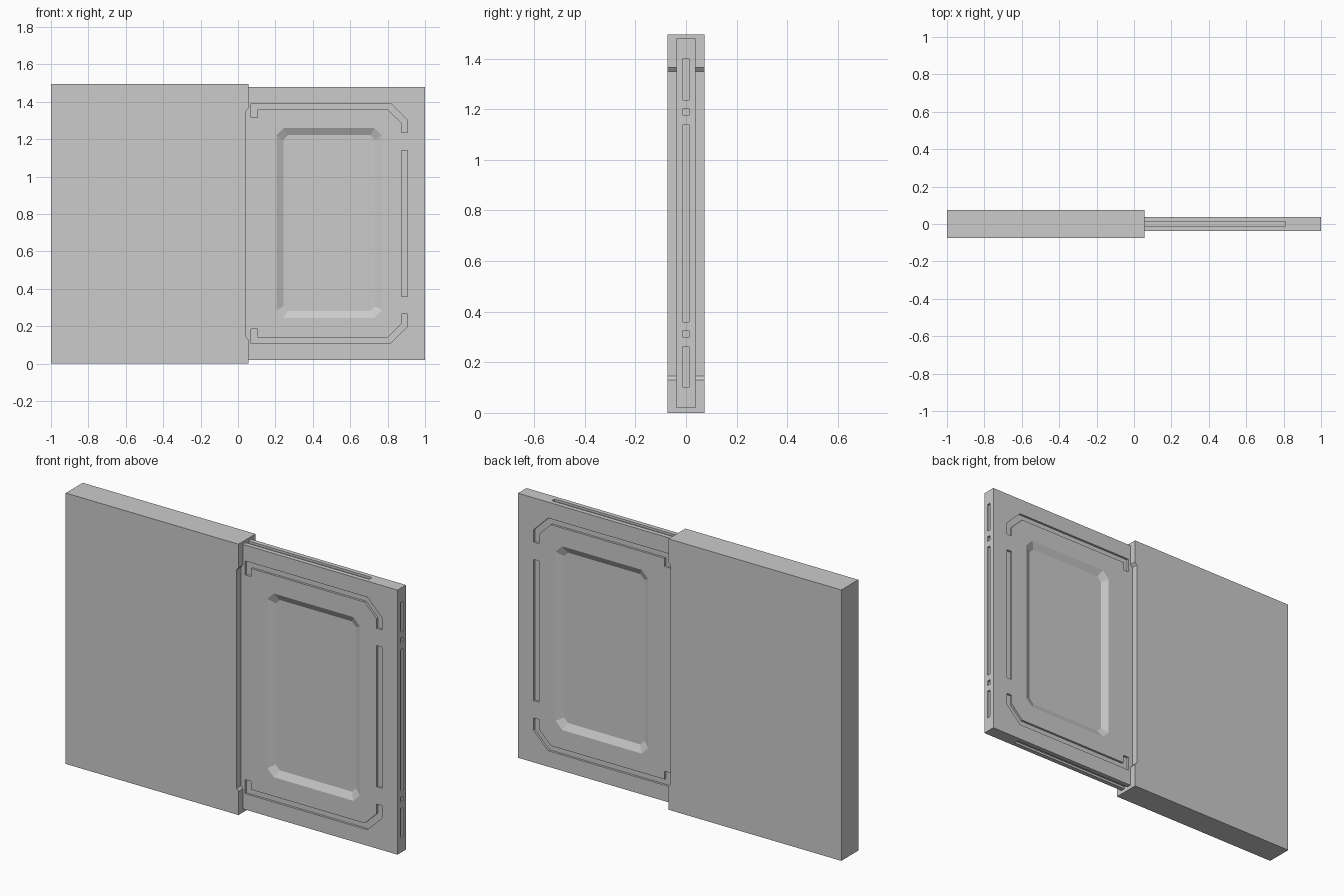
import bpy, bmesh
from mathutils import Vector

if "Cube" in bpy.data.objects:
    bpy.data.objects.remove(bpy.data.objects["Cube"])

MID = 0.75          # mirror height of the door
DOOR_Y = 0.037      # half thickness of the door
WALL_Y = 0.074


def loft(bm, a, b):
    """Closed solid between two matching rings of 3D points."""
    va = [bm.verts.new(p) for p in a]
    vb = [bm.verts.new(p) for p in b]
    n = len(a)
    bm.faces.new(va)
    bm.faces.new(vb[::-1])
    for i in range(n):
        j = (i + 1) % n
        bm.faces.new((va[j], va[i], vb[i], vb[j]))


def prism(bm, pts, y0, y1):
    loft(bm, [(x, y0, z) for x, z in pts], [(x, y1, z) for x, z in pts])


def box(bm, x0, x1, y0, y1, z0, z1):
    prism(bm, [(x0, z0), (x1, z0), (x1, z1), (x0, z1)], y0, y1)


def octagon(x0, x1, z0, z1, c):
    return [(x0 + c, z0), (x1 - c, z0), (x1, z0 + c), (x1, z1 - c),
            (x1 - c, z1), (x0 + c, z1), (x0, z1 - c), (x0, z0 + c)]


def finish(bm, name):
    bmesh.ops.recalc_face_normals(bm, faces=bm.faces)
    me = bpy.data.meshes.new(name)
    bm.to_mesh(me)
    bm.free()
    ob = bpy.data.objects.new(name, me)
    bpy.context.collection.objects.link(ob)
    return ob


# Wall housing with a shallow notch along its open end
bm = bmesh.new()
prism(bm, [(-1, 0), (0.055, 0), (0.055, 0.13), (0.043, 0.145), (0.043, 1.35),
           (0.055, 1.365), (0.055, 1.495), (-1, 1.495)], -WALL_Y, WALL_Y)
finish(bm, "wall_housing")

# Sliding door slab
bm = bmesh.new()
box(bm, 0.0, 1.0, -DOOR_Y, DOOR_Y, 0.02, 1.48)
door = finish(bm, "sliding_door")

# Cutters for all recesses
bm = bmesh.new()
hook = [(0.07, 1.315), (0.105, 1.315), (0.105, 1.36), (0.80, 1.36),
        (0.873, 1.288), (0.873, 1.235), (0.906, 1.235), (0.906, 1.302),
        (0.815, 1.392), (0.07, 1.392)]
GROOVE = 0.012
for s in (-1, 1):
    inner, outer = s * (DOOR_Y - GROOVE), s * (DOOR_Y + 0.02)
    # corner grooves, top and bottom
    prism(bm, hook, inner, outer)
    prism(bm, [(x, 2 * MID - z) for x, z in hook], inner, outer)
    # vertical handle groove
    box(bm, 0.873, 0.906, inner, outer, 0.36, 1.14)
    # bevelled centre panel, slope continued past the face
    d, slope, over = 0.02, 0.037, 0.5
    e = slope * over
    low = octagon(0.242, 0.733, 0.282, 1.222, 0.025)
    high = octagon(0.205 - e, 0.77 + e, 0.245 - e, 1.259 + e, 0.04 + 0.0075)
    loft(bm, [(x, s * (DOOR_Y - d), z) for x, z in low],
         [(x, s * (DOOR_Y + d * over), z) for x, z in high])
# slots in the leading edge
for z0, z1 in ((0.10, 0.263), (0.297, 0.325), (0.36, 1.14),
               (1.175, 1.203), (1.237, 1.40)):
    box(bm, 0.988, 1.02, -0.012, 0.012, z0, z1)
# long slots in the top and bottom edges
box(bm, 0.02, 0.81, -0.012, 0.012, 1.468, 1.5)
box(bm, 0.02, 0.81, -0.012, 0.012, 0.0, 0.032)
cutter = finish(bm, "door_cutter")
cutter.hide_render = True

# Carve the door and drop the cutter
mod = door.modifiers.new("recesses", 'BOOLEAN')
mod.operation = 'DIFFERENCE'
mod.solver = 'EXACT'
mod.object = cutter
bpy.context.view_layer.update()
deps = bpy.context.evaluated_depsgraph_get()
carved = bpy.data.meshes.new_from_object(door.evaluated_get(deps))
door.modifiers.clear()
door.data = carved
bpy.data.objects.remove(cutter)
